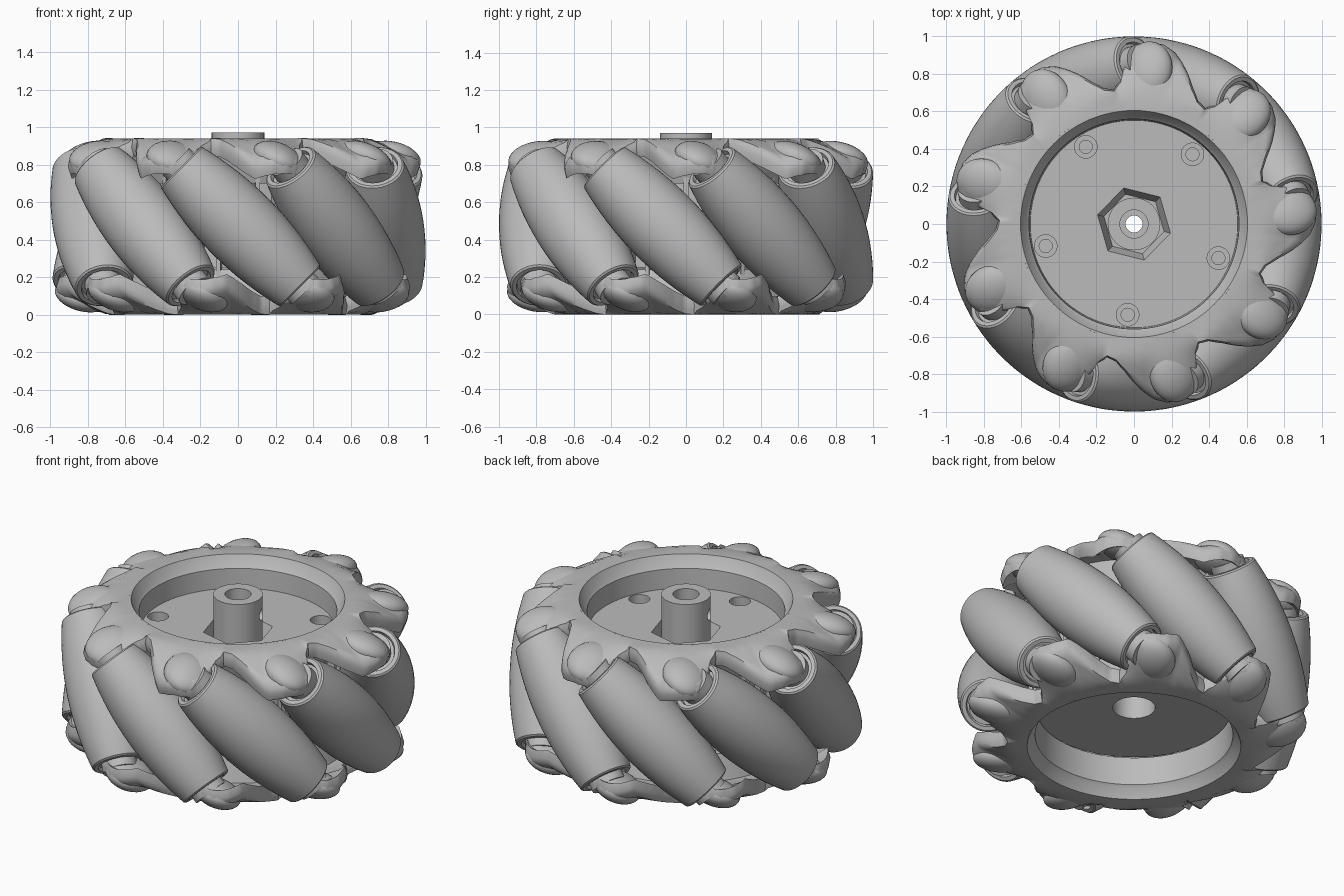
import bpy, bmesh
from math import sin, cos, pi, radians
from mathutils import Matrix

if "Cube" in bpy.data.objects:
    bpy.data.objects.remove(bpy.data.objects["Cube"])

grey = bpy.data.materials.new("plain grey")
grey.use_nodes = True
colour = (0.5, 0.5, 0.5, 1)
grey.diffuse_color = colour
grey.node_tree.nodes["Principled BSDF"].inputs["Base Color"].default_value = colour

COUNT = 9
MID = 0.47           # half height of the wheel
PHASE = radians(-89)  # azimuth of the first roller
AXIS_R = 0.79        # distance of roller axes from the wheel axis


def finish(name, bm, matrix=Matrix(), angle=35):
    bmesh.ops.recalc_face_normals(bm, faces=bm.faces)
    mesh = bpy.data.meshes.new(name)
    bm.to_mesh(mesh)
    bm.free()
    mesh.materials.append(grey)
    if angle:
        mesh.shade_smooth()
        mesh.set_sharp_from_angle(angle=radians(angle))
    obj = bpy.data.objects.new(name, mesh)
    obj.matrix_world = matrix
    bpy.context.collection.objects.link(obj)
    return obj


def skin(bm, rows, closed):
    """Join rows of points, wrapping around; closed also joins the row ends."""
    grid = [[bm.verts.new(p) for p in row] for row in rows]
    n = len(grid[0])
    for i, row in enumerate(grid):
        after = grid[(i + 1) % len(grid)]
        for j in range(n if closed else n - 1):
            k = (j + 1) % n
            bm.faces.new((row[j], after[j], after[k], row[k]))
    return grid


def lathe(name, profile, sides=96, closed=True, matrix=Matrix(), angle=35):
    bm = bmesh.new()
    turns = [2 * pi * i / sides for i in range(sides)]
    grid = skin(bm, [[(r * cos(a), r * sin(a), z) for r, z in profile] for a in turns], closed)
    if not closed:
        for end in (0, -1):
            bm.faces.new([row[end] for row in grid])
    return finish(name, bm, matrix, angle)


def cutter(name, low, high, depth, sides, matrix):
    bm = bmesh.new()
    bmesh.ops.create_cone(bm, cap_ends=True, segments=sides, radius1=low,
                          radius2=high, depth=depth)
    obj = finish(name, bm, matrix, 0)
    obj.hide_render = True
    obj.hide_viewport = True
    return obj


def cut(target, tool):
    mod = target.modifiers.new(tool.name, "BOOLEAN")
    mod.operation = "DIFFERENCE"
    mod.solver = "EXACT"
    mod.object = tool


# Hub disc with a tapered hexagonal pocket and five screw holes
hub = lathe("hub_disc", [(0.045, 0.60), (0.12, 0.60), (0.12, 0.25), (0.56, 0.25),
                         (0.56, 0.75), (0.045, 0.75)], angle=0)
cut(hub, cutter("hex_pocket_cutter", 0.165, 0.243, 0.2, 6,
                Matrix.Translation((0, 0, 0.76)) @ Matrix.Rotation(radians(16), 4, "Z")))
for i in range(5):
    a = radians(50 + 72 * i)
    spot = Matrix.Translation((0.485 * cos(a), 0.485 * sin(a), 0))
    cut(hub, cutter("screw_hole_cutter", 0.06, 0.06, 0.2, 32,
                    spot @ Matrix.Translation((0, 0, 0.77))))
    lathe("screw_sleeve", [(0.035, 0.66), (0.062, 0.66), (0.062, 0.69), (0.035, 0.69)],
          24, True, spot)

# Shaft boss with a cross hole for the set screw
boss = lathe("shaft_boss", [(0.045, 0.62), (0.14, 0.62), (0.14, 0.97), (0.075, 0.97),
                            (0.075, 0.80), (0.045, 0.80)], 64, angle=0)
cut(boss, cutter("set_screw_cutter", 0.035, 0.035, 0.5, 24,
                 Matrix.Translation((0, 0, 0.86)) @ Matrix.Rotation(radians(20), 4, "Z")
                 @ Matrix.Rotation(pi / 2, 4, "Y")))

# Ribs around the drum
bm = bmesh.new()
for i in range(4 * COUNT):
    turn = Matrix.Rotation(2 * pi * i / (4 * COUNT), 4, "Z")
    bmesh.ops.create_cube(bm, size=1, matrix=turn @ Matrix.Translation((0.585, 0, MID))
                          @ Matrix.Diagonal((0.05, 0.025, 0.8, 1)))
finish("drum_ribs", bm)

# Outline of one lobe: degrees from its centre, radius
LOBE = [(-27, .725), (-23, .74), (-19, .79), (-15, .855), (-12, .90), (-9, .94), (-5, .968),
        (0, .975), (4, .955), (6, .92), (8, .85), (10, .77), (13, .725)]
LOBE_AZIMUTH = PHASE - radians(25.5)


def lobe_radius(phi):
    for (a, ra), (b, rb) in zip(LOBE, LOBE[1:]):
        if a <= phi <= b:
            t = (phi - a) / (b - a)
            return ra + (rb - ra) * t


def plate_row(phi, azimuth):
    edge = lobe_radius(phi)
    crown = 0.3 * min(1, abs(phi) / 10) ** 2

    def point(r, z):
        return (r * cos(azimuth), r * sin(azimuth), z)

    def top(r):
        reach = max(0, r - 0.66)
        return 0.94 - 0.5 * reach ** 1.4 - 0.006 * phi * reach - crown * max(0, r - 0.72)

    def under(r):
        return top(r) - 0.09

    steps = [0.61 + (edge - 0.61) * f for f in (0, .2, .4, .6, .8, .92)]
    rows = [point(r, top(r)) for r in steps]
    rows.append(point(edge - 0.006, top(edge) - 0.015))
    rows.append(point(edge, top(edge) - 0.045))
    rows.append(point(edge - 0.015, under(edge)))
    rows += [point(r, under(r)) for r in reversed(steps[:-1])]
    return rows


# The lower side is the upper side turned over about a roller's radial axis
flip = (Matrix.Translation((0, 0, MID)) @ Matrix.Rotation(pi, 4, (cos(PHASE), sin(PHASE), 0))
        @ Matrix.Translation((0, 0, -MID)))

for side, matrix in (("upper", Matrix()), ("lower", flip)):
    # Lobed plate
    bm = bmesh.new()
    rows = []
    for i in range(COUNT):
        for j in range(40):
            phi = j - 27
            rows.append(plate_row(phi, LOBE_AZIMUTH + radians(40 * i + phi)))
    skin(bm, rows, True)
    finish(side + "_lobed_plate", bm, matrix, 50)

    # Chamfered rim lining the recess
    lathe(side + "_rim", [(0.615, 0.94), (0.605, 0.94), (0.575, 0.885), (0.56, 0.87),
                          (0.55, 0.70), (0.60, 0.70), (0.65, 0.86)], 96, True, matrix)

    # Rounded knobs holding the axle ends
    bm = bmesh.new()
    for i in range(COUNT):
        place = (Matrix.Rotation(LOBE_AZIMUTH + radians(40 * i - 0.5), 4, "Z")
                 @ Matrix.Translation((0.82, 0, 0.835))
                 @ Matrix.Rotation(radians(-20), 4, "X")
                 @ Matrix.Rotation(radians(12), 4, "Y")
                 @ Matrix.Diagonal((0.16, 0.138, 0.08, 1)))
        bmesh.ops.create_uvsphere(bm, u_segments=32, v_segments=16, radius=1, matrix=place)
    finish(side + "_axle_knobs", bm, matrix)

# Barrel rollers set at 45 degrees, shaped to fill the wheel's round envelope
barrel = []
for i in range(17):
    s = 0.405 * (i / 8 - 1)
    out = (AXIS_R ** 2 + s * s / 2) ** 0.5
    slide = (1 - out) * s / (2 * out)
    barrel.append((((1 - out) ** 2 - slide ** 2) ** 0.5, s + slide))
HALF = barrel[-1][1]
end = [(0.145, HALF + 0.008), (0.122, HALF + 0.008), (0.118, HALF - 0.015),
       (0.1, HALF - 0.015), (0.1, HALF + 0.045), (0.07, HALF + 0.045), (0.06, HALF + 0.07)]
profile = [(r, -s) for r, s in reversed(end)] + barrel + end
for i in range(COUNT):
    a = PHASE + 2 * pi * i / COUNT
    place = (Matrix.Rotation(a, 4, "Z") @ Matrix.Translation((AXIS_R, 0, MID))
             @ Matrix.Rotation(pi / 4, 4, "X"))
    lathe("roller", profile, 48, False, place)
